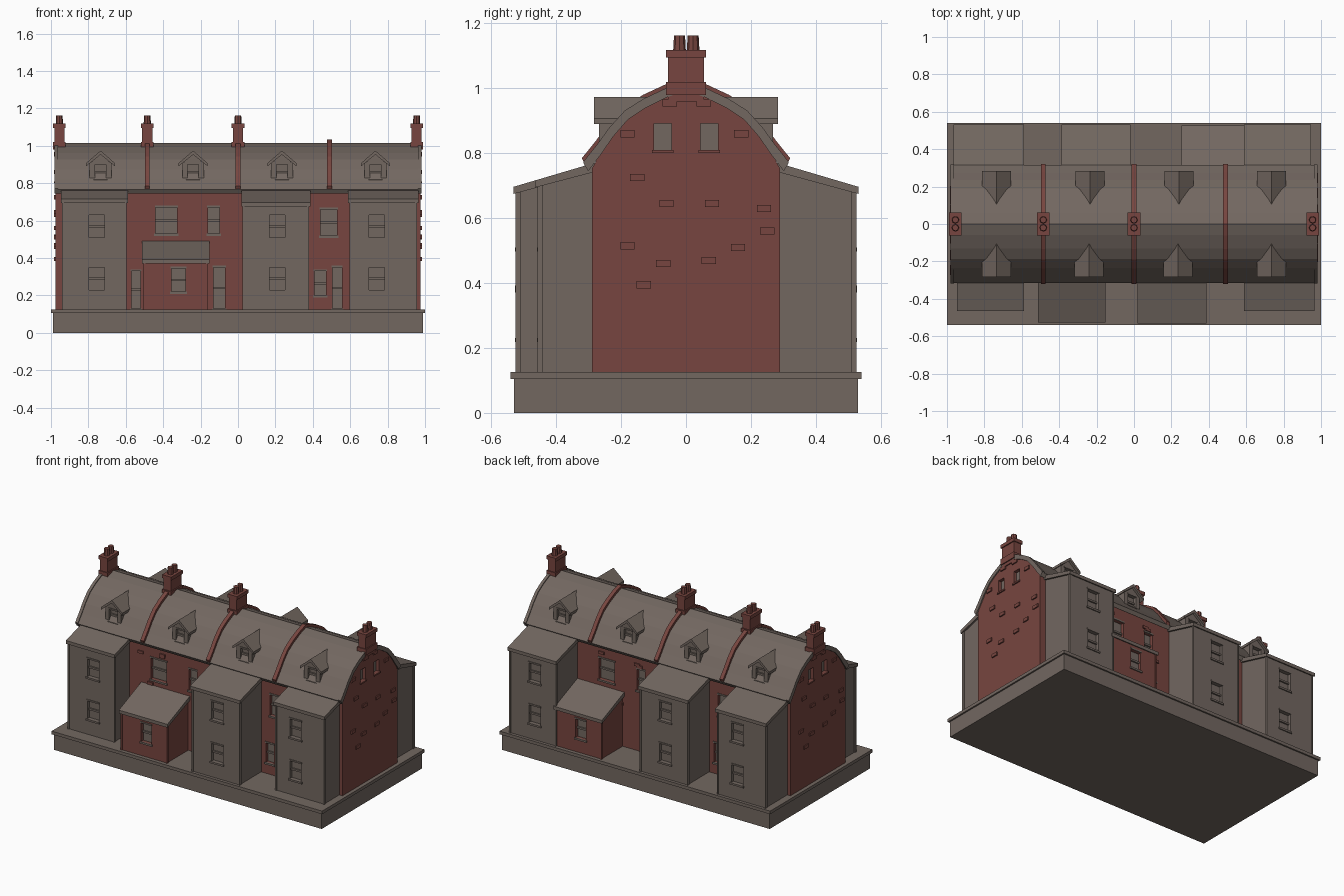
import bpy, bmesh, random
from mathutils import Matrix, Vector

if "Cube" in bpy.data.objects:
    bpy.data.objects.remove(bpy.data.objects["Cube"])

random.seed(4)


def material(name, rgb):
    m = bpy.data.materials.new(name)
    m.diffuse_color = (*rgb, 1)
    m.use_nodes = True
    m.node_tree.nodes["Principled BSDF"].inputs["Base Color"].default_value = m.diffuse_color
    return m


GREY = material("weathered_grey", (0.17, 0.137, 0.118))
RED = material("brick_red", (0.185, 0.06, 0.05))


def finish(name, bm, mat):
    bmesh.ops.recalc_face_normals(bm, faces=bm.faces)
    me = bpy.data.meshes.new(name)
    bm.to_mesh(me)
    bm.free()
    me.materials.append(mat)
    ob = bpy.data.objects.new(name, me)
    bpy.context.collection.objects.link(ob)
    return ob


def prism(name, pts, a, b, axis, mat, s=1):
    """Extrude a (y,z) outline along x, or an (x,z) outline along y; s=-1 turns it half round."""
    bm = bmesh.new()
    place = (lambda p, t: (s * t, s * p[0], p[1])) if axis == 'x' else (lambda p, t: (s * p[0], s * t, p[1]))
    ends = [[bm.verts.new(place(p, t)) for p in pts] for t in (a, b)]
    n = len(pts)
    for e in ends:
        bm.faces.new(e)
    for i in range(n):
        j = (i + 1) % n
        bm.faces.new((ends[0][i], ends[0][j], ends[1][j], ends[1][i]))
    return finish(name, bm, mat)


def boxes(name, items, mat, s=1):
    """One object from several boxes (x0, x1, y0, y1, z0, z1)."""
    bm = bmesh.new()
    for x0, x1, y0, y1, z0, z1 in items:
        c = Vector((s * (x0 + x1) / 2, s * (y0 + y1) / 2, (z0 + z1) / 2))
        size = Matrix.Diagonal((abs(x1 - x0), abs(y1 - y0), abs(z1 - z0), 1))
        bmesh.ops.create_cube(bm, size=1, matrix=Matrix.Translation(c) @ size)
    return finish(name, bm, mat)


def cut(ob, items, s=1):
    """Cut box recesses out of a solid and keep the result."""
    tool = boxes("cutter", items, GREY, s)
    tool.hide_render = True
    mod = ob.modifiers.new("recess", 'BOOLEAN')
    mod.operation, mod.solver, mod.object = 'DIFFERENCE', 'EXACT', tool
    bpy.context.view_layer.update()
    dg = bpy.context.evaluated_depsgraph_get()
    me = bpy.data.meshes.new_from_object(ob.evaluated_get(dg))
    ob.modifiers.clear()
    ob.data = me
    bpy.data.objects.remove(tool)


def openings(wall, name, holes, f, s=1):
    """Recessed windows and doors (x0, x1, z0, z1) in a wall whose face is y=f."""
    cut(wall, [(a, b, f - 0.02, f + 0.03, c, d) for a, b, c, d in holes], s)
    parts = []
    for a, b, c, d in holes:
        m = (c + d) / 2
        parts += [(a, b, f + 0.022, f + 0.029, c, d),               # pane
                  (a, b, f + 0.012, f + 0.022, m - 0.006, m + 0.006),  # rail
                  (a - 0.008, b + 0.008, f - 0.007, f + 0.006, c - 0.012, c),   # sill
                  (a - 0.005, b + 0.005, f - 0.004, f + 0.006, d, d + 0.01)]    # lintel
    boxes(name, parts, GREY, s)


# Plinth with a lipped top
boxes("plinth", [(-0.99, 0.99, -0.53, 0.53, 0.0, 0.108)], GREY)
boxes("plinth_lip", [(-1, 1, -0.54, 0.54, 0.105, 0.126)], GREY)

# Main brick body and curved roof
half = [(0.315, 0.767), (0.273, 0.82), (0.235, 0.873), (0.187, 0.926), (0.13, 0.962), (0.06, 0.995)]
curve = [(-y, z) for y, z in half] + [(0, 1.015)] + half[::-1]


def band(up, down):
    """Closed outline that follows the roof curve."""
    over = [(y * (1 + up), z + up) for y, z in curve]
    under = [(y * (1 - 2 * down), z - down) for y, z in curve]
    return over + under[::-1]


gable = [(-0.29, 0.12)] + [(max(-0.29, min(0.29, y * 0.96)), z - 0.015) for y, z in curve] + [(0.29, 0.12)]
body = prism("brick_body", gable, -0.975, 0.975, 'x', RED)
prism("main_roof", band(0.0, 0.022), -0.982, 0.982, 'x', GREY)

# Windows and doors in the brick walls, front and back
front = [(-0.44, -0.325, 0.53, 0.67), (-0.16, -0.1, 0.53, 0.67), (0.44, 0.53, 0.52, 0.66),
         (-0.57, -0.52, 0.13, 0.33), (-0.13, -0.07, 0.13, 0.35),
         (0.505, 0.555, 0.13, 0.35), (0.41, 0.47, 0.2, 0.33)]
openings(body, "front_brick_openings", front, -0.29)
back = [h for h in front if h[0] != -0.57]
openings(body, "back_brick_openings", back, -0.29, -1)

# Gable end windows and projecting bricks
bricks = [(-0.18, 0.86), (-0.05, 0.955), (0.055, 0.955), (0.17, 0.86), (-0.15, 0.725), (-0.06, 0.645),
          (0.08, 0.645), (-0.18, 0.515), (-0.07, 0.46), (0.07, 0.47), (0.24, 0.63), (0.25, 0.56),
          (-0.13, 0.395), (0.16, 0.51)]
for s, side in ((1, "right"), (-1, "left")):
    wins = [(-0.098, -0.045), (0.045, 0.098)]
    cut(body, [(0.945, 1.0, a, b, 0.81, 0.892) for a, b in wins], s)
    boxes(side + "_gable_panes", [(0.946, 0.953, a, b, 0.81, 0.892) for a, b in wins], GREY, s)
    boxes(side + "_gable_sills", [(0.97, 0.983, a - 0.006, b + 0.006, 0.8, 0.81) for a, b in wins], RED, s)
    boxes(side + "_gable_bricks", [(0.97, 0.983, y - 0.022, y + 0.022, z - 0.011, z + 0.011)
                                   for y, z in bricks], RED, s)

# Red party walls crossing the roof
for i, x in enumerate((-0.485, 0.0, 0.49)):
    prism("party_wall_%d" % i, band(0.018, 0.01), x - 0.013, x + 0.013, 'x', RED)
for i, x in enumerate((-0.972, 0.972)):
    prism("end_coping_%d" % i, band(0.006, 0.005), x - 0.01, x + 0.01, 'x', GREY)

# Chimneys with paired pots
for i, x in enumerate((-0.955, -0.485, 0.0, 0.955)):
    boxes("chimney_%d" % i, [(x - 0.027, x + 0.027, -0.055, 0.055, 0.96, 1.105),
                             (x - 0.034, x + 0.034, -0.061, 0.061, 1.095, 1.118),
                             (x - 0.034, x + 0.034, -0.061, 0.061, 0.98, 1.02)], RED)
    bm = bmesh.new()
    for y in (-0.02, 0.022):
        bmesh.ops.create_cone(bm, cap_ends=True, segments=8, radius1=0.02, radius2=0.017, depth=0.055,
                              matrix=Matrix.Translation((x, y, 1.135)))
    finish("chimney_pots_%d" % i, bm, RED)


def wing(name, x0, x1, f, zf, zb, mat, holes, s):
    """Lean-to wing with its face at y=f, and a sloping roof slab."""
    k = (zb - zf) / 0.23                       # same slope for shallow wings
    z0 = zb - k * (-0.29 - f)
    wall = prism(name, [(f, 0.12), (f, z0 - 0.012), (-0.28, zb - 0.012), (-0.28, 0.12)], x0, x1, 'x', mat, s)
    openings(wall, name + "_windows", holes, f, s)
    e = f - 0.012
    ze = zb - k * (-0.29 - e)
    prism(name + "_roof", [(e, ze), (-0.28, zb + k * 0.01), (-0.28, zb - 0.025), (e, ze - 0.022)],
          x0 - 0.012, x1 + 0.012, 'x', GREY, s)
    # corner trim strips
    boxes(name + "_corners", [(x - 0.005, x + 0.005, f - 0.005, f + 0.012, 0.12, z0 - 0.02)
                              for x in (x0, x1)], mat, s)


def pair(x):
    return [(x - 0.042, x + 0.042, 0.23, 0.35), (x - 0.042, x + 0.042, 0.51, 0.63)]


# Wings: the back repeats the front turned half round, with fuller depth
for s, side, shallow, low in ((1, "front", -0.452, -0.5), (-1, "back", -0.52, -0.6)):
    wing(side + "_outer_wing_a", -0.935, -0.6, shallow, 0.7, 0.768, GREY, pair(-0.755), s)
    wing(side + "_middle_wing", 0.03, 0.375, -0.52, 0.7, 0.768, GREY, pair(0.21), s)
    wing(side + "_outer_wing_b", 0.6, 0.952, shallow, 0.7, 0.768, GREY, pair(0.742), s)
    wing(side + "_low_wing", low, low + 0.335, -0.515, 0.395, 0.49, RED,
         [(low + 0.145, low + 0.22, 0.22, 0.345)], s)
    # Loose bricks on the exposed wall
    spots = [(random.uniform(-0.57, -0.03), z) for z in (0.5, 0.69, 0.7, 0.45, 0.41, 0.71)]
    boxes(side + "_wall_bricks", [(x - 0.02, x + 0.02, -0.298, -0.285, z - 0.009, z + 0.009)
                                  for x, z in spots], RED, s)

    # Dormers
    for i, x in enumerate((-0.735, -0.24, 0.235, 0.735)):
        n = "%s_dormer_%d" % (side, i)
        w = 0.058
        d = prism(n, [(x - w, 0.79), (x + w, 0.79), (x + w, 0.905), (x, 0.955), (x - w, 0.905)],
                  -0.268, -0.06, 'y', GREY, s)
        openings(d, n + "_window", [(x - 0.03, x + 0.03, 0.82, 0.9)], -0.268, s)
        prism(n + "_roof", [(x - 0.078, 0.907), (x, 0.974), (x + 0.078, 0.907), (x + 0.078, 0.89),
                            (x, 0.953), (x - 0.078, 0.89)], -0.284, -0.06, 'y', GREY, s)
